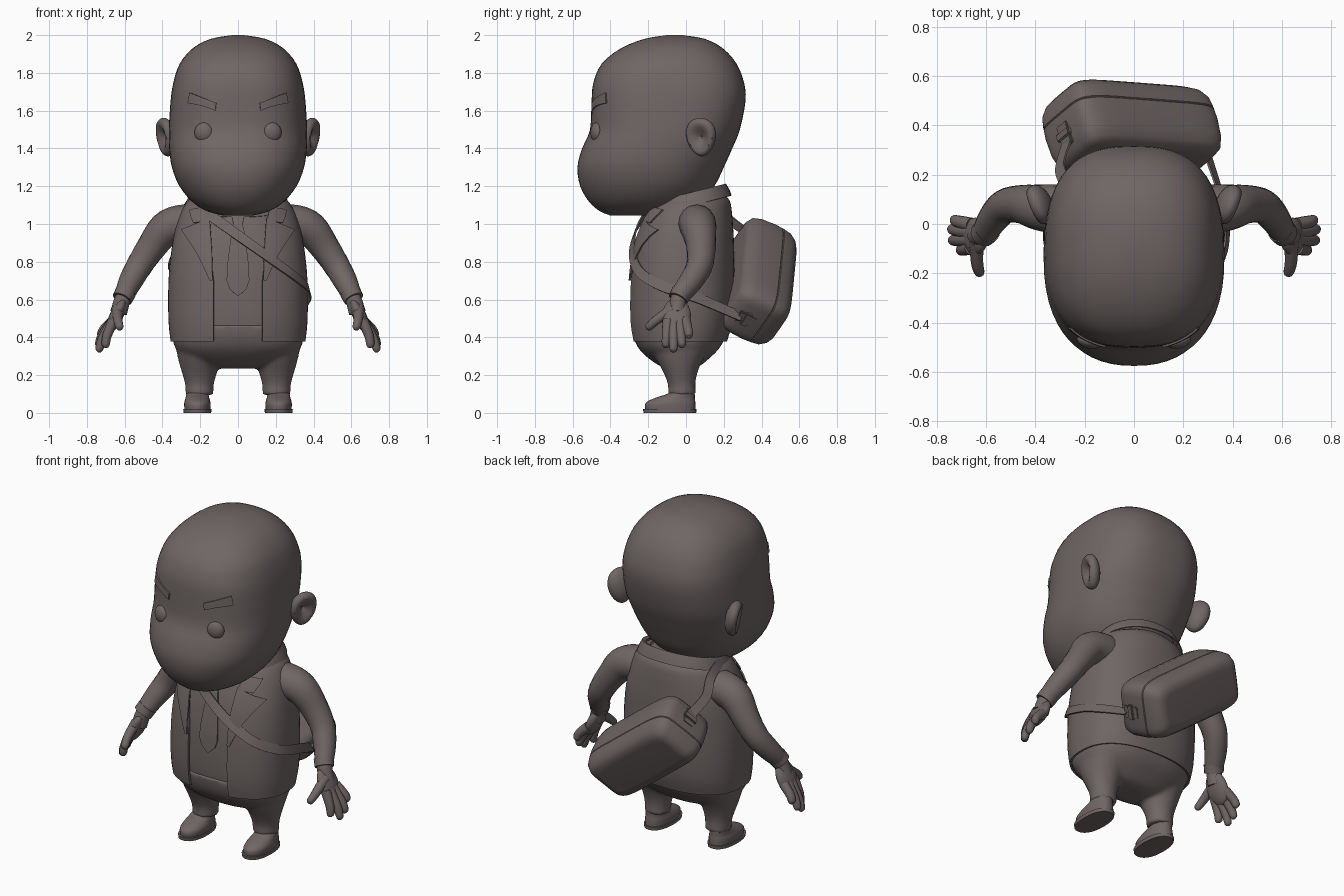
import bpy, bmesh, math
from mathutils import Vector, Matrix

if "Cube" in bpy.data.objects:
    bpy.data.objects.remove(bpy.data.objects["Cube"], do_unlink=True)

mat = bpy.data.materials.new("warm_grey")
mat.use_nodes = True
COLOR = (0.16, 0.132, 0.13, 1)
mat.diffuse_color = COLOR
bsdf = mat.node_tree.nodes["Principled BSDF"]
bsdf.inputs["Base Color"].default_value = COLOR
bsdf.inputs["Roughness"].default_value = 0.8


def finish(name, bm, mirror=False, thick=0, matrix=None):
    """Turn a bmesh into a smooth shaded object, optionally mirrored or thickened."""
    bmesh.ops.recalc_face_normals(bm, faces=bm.faces)
    if matrix:
        bm.transform(matrix)
    me = bpy.data.meshes.new(name)
    bm.to_mesh(me)
    bm.free()
    me.materials.append(mat)
    ob = bpy.data.objects.new(name, me)
    bpy.context.collection.objects.link(ob)
    bpy.ops.object.select_all(action="DESELECT")
    ob.select_set(True)
    bpy.context.view_layer.objects.active = ob
    bpy.ops.object.shade_smooth_by_angle(angle=math.radians(40))
    if thick:
        mod = ob.modifiers.new("thickness", "SOLIDIFY")
        mod.thickness, mod.offset = thick, 0
        ob.modifiers.new("crisp_rim", "EDGE_SPLIT").split_angle = math.radians(40)
    if mirror:
        ob.modifiers.new("mirror", "MIRROR")
    return ob


def spline(rows, steps):
    """Catmull-Rom interpolation through tuples of numbers."""
    out = []
    for i in range(len(rows) - 1):
        p = [rows[max(i - 1, 0)], rows[i], rows[i + 1], rows[min(i + 2, len(rows) - 1)]]
        for s in range(steps):
            t = s / steps
            out.append(tuple(b + 0.5 * t * (c - a + t * (2*a - 5*b + 4*c - d + t * (3*(b - c) + d - a)))
                             for a, b, c, d in zip(*p)))
    return out + [tuple(rows[-1])]


def skin(rings, closed=True, caps=True, bm=None):
    """Bridge rows of points with quads."""
    bm = bm or bmesh.new()
    rows = [[bm.verts.new(p) for p in ring] for ring in rings]
    n = len(rows[0])
    for r, q in zip(rows, rows[1:]):
        for j in range(n if closed else n - 1):
            k = (j + 1) % n
            bm.faces.new((r[j], r[k], q[k], q[j]))
    if closed and caps:
        bm.faces.new(rows[0])
        bm.faces.new(rows[-1])
    return bm


def oval(sec, t, off=0, cx=0):
    """Point on a section (z, half width, front y, back y, squareness); t=0 is the front."""
    z, a, yf, yb, n = sec
    s, c = math.sin(t), math.cos(t)
    x = (a + off) * math.copysign(abs(s) ** (2 / n), s)
    y = (yf + yb) / 2 - ((yb - yf) / 2 + off) * math.copysign(abs(c) ** (2 / n), c)
    return Vector((cx + x, y, z))


def ovals(secs, cx=0, seg=40, steps=3):
    return [[oval(s, 2 * math.pi * j / seg, 0, cx) for j in range(seg)] for s in spline(secs, steps)]


def loft(name, secs, cx=0, seg=40, steps=3, **kw):
    return finish(name, skin(ovals(secs, cx, seg, steps)), **kw)


def section(secs, z):
    return min(spline(secs, 12), key=lambda s: abs(s[0] - z))


def front(secs, x, z, off=0):
    """Point on the front of a lofted form at x, z."""
    _, a, yf, yb, n = section(secs, z)
    k = max(0, 1 - min(1, abs(x) / (a + off)) ** n) ** (1 / n)
    return Vector((x, (yf + yb) / 2 - ((yb - yf) / 2 + off) * k, z))


def plate(name, secs, left, right, off, thick=0.008, mirror=False):
    """Thin plate hugging the front of a form, between two edges of (x, z) points."""
    rows = []
    for l, r in zip(spline(left, 3), spline(right, 3)):
        rows.append([front(secs, l[0] + (r[0] - l[0]) * k / 5, l[1] + (r[1] - l[1]) * k / 5, off) for k in range(6)])
    return finish(name, skin(rows, closed=False), mirror, thick)


def tube(name, path, seg=16):
    """Mirrored round tube along (x, y, z, radius)."""
    pts = spline(path, 4)
    rings = []
    for i, p in enumerate(pts):
        d = Vector(pts[min(i + 1, len(pts) - 1)][:3]) - Vector(pts[max(i - 1, 0)][:3])
        q = d.to_track_quat("Z", "Y")
        rings.append([Vector(p[:3]) + q @ Vector((math.cos(a) * p[3], math.sin(a) * p[3], 0))
                      for a in (2 * math.pi * j / seg for j in range(seg))])
    return finish(name, skin(rings), True)


def ball(name, loc, scale, rot, shape=None):
    bm = bmesh.new()
    bmesh.ops.create_uvsphere(bm, u_segments=24, v_segments=16, radius=1)
    for v in bm.verts:
        if shape:
            shape(v.co)
    return finish(name, bm, True, matrix=Matrix.Translation(loc) @ rot @ Matrix.Diagonal((*scale, 1)))


# Head
head = [(1.045, .08, -.40, -.10, 2), (1.07, .17, -.46, 0, 2.1), (1.12, .245, -.515, .07, 2.2),
        (1.2, .31, -.56, .15, 2.2), (1.3, .35, -.575, .2, 2.3), (1.4, .364, -.55, .245, 2.4),
        (1.5, .366, -.508, .285, 2.5), (1.65, .357, -.5, .315, 2.6), (1.75, .342, -.49, .307, 2.6),
        (1.85, .308, -.445, .267, 2.5), (1.93, .24, -.345, .195, 2.4), (1.98, .145, -.22, .1, 2.3),
        (2.0, .03, -.1, -.02, 2)]
loft("head", head, seg=56)


def dish(co):
    if co.x > 0:
        co.x *= 1 - 1.35 * max(0, 1 - math.hypot(co.y, co.z) / 0.85)
    co.y *= 1 + 0.18 * co.z


# Ears, eyes and brows
ball("ears", (.382, .08, 1.46), (.05, .082, .103),
     Matrix.Rotation(math.radians(-22), 4, "Z") @ Matrix.Rotation(math.radians(9), 4, "Y"), dish)
ball("eyes", front(head, .182, 1.485, -.008), (.05, .03, .052), Matrix.Rotation(.25, 4, "Z"))
plate("eyebrows", head, [(.12, 1.6), (.19, 1.625), (.265, 1.64)],
      [(.115, 1.64), (.19, 1.67), (.255, 1.695)], .004, mirror=True)

# Shirt torso
torso = [(.38, .335, -.265, .195, 2.4), (.47, .345, -.28, .22, 2.4), (.6, .348, -.283, .232, 2.4),
         (.75, .343, -.275, .235, 2.4), (.9, .325, -.25, .232, 2.4), (1.0, .302, -.22, .226, 2.3),
         (1.07, .275, -.19, .22, 2.2), (1.12, .24, -.15, .21, 2.1), (1.155, .17, -.1, .18, 2)]
loft("shirt", torso)

# Trousers: hips and both legs melted into one skin
hips = [(.235, .1, -.09, .03, 2), (.25, .2, -.14, .075, 2.2), (.29, .28, -.2, .125, 2.3),
        (.34, .33, -.25, .175, 2.4), (.4, .348, -.278, .208, 2.4), (.465, .353, -.289, .228, 2.4)]
leg = [(.37, .13, -.2, .15, 2), (.28, .112, -.155, .09, 2), (.21, .092, -.118, .06, 2),
       (.15, .076, -.096, .05, 2), (.095, .074, -.096, .054, 2)]
trousers = skin(ovals(hips))
for side in (-1, 1):
    skin(ovals(leg, side * .204, 28), bm=trousers)
ob = finish("trousers", trousers)
melt = ob.modifiers.new("melt", "REMESH")
melt.mode, melt.voxel_size, melt.use_smooth_shade = "VOXEL", .011, True
soft = ob.modifiers.new("soften", "SMOOTH")
soft.factor, soft.iterations = .5, 8

# Shoes and soles
loft("shoes", [(.015, .068, -.215, .05, 2.2), (.05, .07, -.215, .05, 2.2), (.075, .064, -.175, .047, 2.1),
               (.105, .057, -.09, .046, 2), (.13, .052, -.078, .042, 2)], cx=.215, seg=28, mirror=True)
loft("soles", [(0, .073, -.225, .054, 2.3), (.02, .075, -.228, .056, 2.3)], cx=.215, seg=28, steps=1, mirror=True)

# Open jacket shell
rings = []
for s in spline(torso, 3):
    gap = .13 + max(0, s[0] - .7) * .12
    t0 = math.asin(min(.95, gap / (s[1] + .018)) ** (s[4] / 2))
    rings.append([oval(s, t0 + (2 * math.pi - 2 * t0) * j / 48, .016) for j in range(49)])
finish("jacket", skin(rings, closed=False), thick=.012)

# Notched lapels and tie
plate("lower_lapels", torso, [(.135, .7), (.138, .85), (.15, 1.03)],
      [(.15, .7), (.215, .84), (.3, .97)], .031, mirror=True)
plate("upper_lapels", torso, [(.15, 1.02), (.16, 1.05), (.17, 1.09)],
      [(.235, 1.005), (.25, 1.04), (.255, 1.075)], .03, mirror=True)
plate("tie", torso, [(-.003, .62), (-.06, .7), (-.035, .95), (-.025, 1.0), (-.045, 1.08)],
      [(.003, .62), (.06, .7), (.035, .95), (.025, 1.0), (.045, 1.08)], .006)

# Flat collar, tilted up toward the back
collar = []
for z, off in ((1.09, .034), (1.12, .024), (1.158, .006), (1.15, -.012)):
    ring = [oval((z, .235, -.18, .205, 2.2), 2 * math.pi * j / 40, off) for j in range(40)]
    for p in ring:
        p.z += .25 * p.y
    collar.append(ring)
finish("collar", skin(collar, caps=False), thick=.006)

# Arms, cuffs and hands
tube("sleeves", [(.23, .055, 1.0, .1), (.31, .06, 1.0, .1), (.388, .068, .968, .093), (.46, .08, .875, .078),
                 (.525, .07, .775, .07), (.572, .02, .69, .062), (.605, -.035, .62, .052)])
tube("cuffs", [(.594, -.022, .64, .056), (.613, -.042, .603, .054)])
tube("wrists", [(.6, -.03, .63, .044), (.615, -.042, .59, .043), (.632, -.048, .53, .045)])
ball("palms", (.643, -.05, .515), (.036, .076, .1), Matrix.Rotation(math.radians(-25), 4, "Y"))
tips = {"index": (.705, -.108, .345), "middle": (.742, -.066, .322), "ring": (.746, -.02, .348),
        "little": (.735, .018, .4), "thumb": (.625, -.21, .445)}
for i, (finger, tip) in enumerate(tips.items()):
    end = Vector(tip)
    base = Vector((.638, -.07, .55)) if finger == "thumb" else Vector((.66, -.096 + .031 * i, .49))
    mid = base.lerp(end, .6) + Vector((.006, 0, .006))
    last = base.lerp(end, .92)
    tube(finger + "_fingers", [(*base, .029), (*mid, .025), (*last, .02), (*end, .005)], seg=12)

# Satchel: rounded rectangle lofted along its depth, with a fine seam groove
along = Vector((-.79, .06, .61)).normalized()
depth = Vector((0, .82, -.57))
depth = (depth - along * depth.dot(along)).normalized()
up = depth.cross(along)
frame = Matrix((along, up, depth)).transposed().to_4x4()
frame.translation = (-.01, .385, .695)
bag = [(d, .36 - inset, -.172 + inset, .172 - inset, 6) for d, inset in
       ((-.15, .07), (-.148, .04), (-.125, .015), (-.08, .004), (0, 0), (.04, .002), (.044, .006),
        (.048, .002), (.095, .008), (.13, .027), (.148, .05), (.15, .08))]
loft("satchel", bag, steps=1, seg=48, matrix=frame)

# Buckles on both ends of the satchel
for side, label in ((-1, "left"), (1, "right")):
    for part, size, out in (("tab", (.02, .07, .1), .355), ("buckle", (.026, .085, .035), .36)):
        bm = bmesh.new()
        bmesh.ops.create_cube(bm, size=1)
        bm.transform(Matrix.Translation((side * out, 0, -.05)) @ Matrix.Diagonal((*size, 1)))
        bmesh.ops.bevel(bm, geom=bm.edges[:], offset=.005, segments=2, affect="EDGES")
        finish(f"{label}_strap_{part}", bm, matrix=frame)

# Shoulder strap: bag end, over the shoulder, across the chest, round the side
path = [frame @ Vector((.355, 0, -.08)), Vector((-.3, .235, 1.02)), Vector((-.28, .165, 1.1)),
        Vector((-.255, .04, 1.135)), Vector((-.23, -.08, 1.115))]
path += [front(torso, x, 1.07 - .72 * (x + .18), .034) for x in (-.17, -.08, 0, .1, .2, .29)]
path += [oval(section(torso, z), math.radians(a), .03) for a, z in ((72, .68), (90, .635), (108, .595))]
path += [frame @ Vector((-.36, 0, -.08))]
pts = [Vector(p) for p in spline([tuple(p) for p in path], 4)]
rows = []
for i, p in enumerate(pts):
    d = pts[min(i + 1, len(pts) - 1)] - pts[max(i - 1, 0)]
    w = d.cross(p - Vector((0, 0, p.z - .12))).normalized() * .027
    rows.append([p - w, p + w])
finish("shoulder_strap", skin(rows, closed=False), thick=.008)
